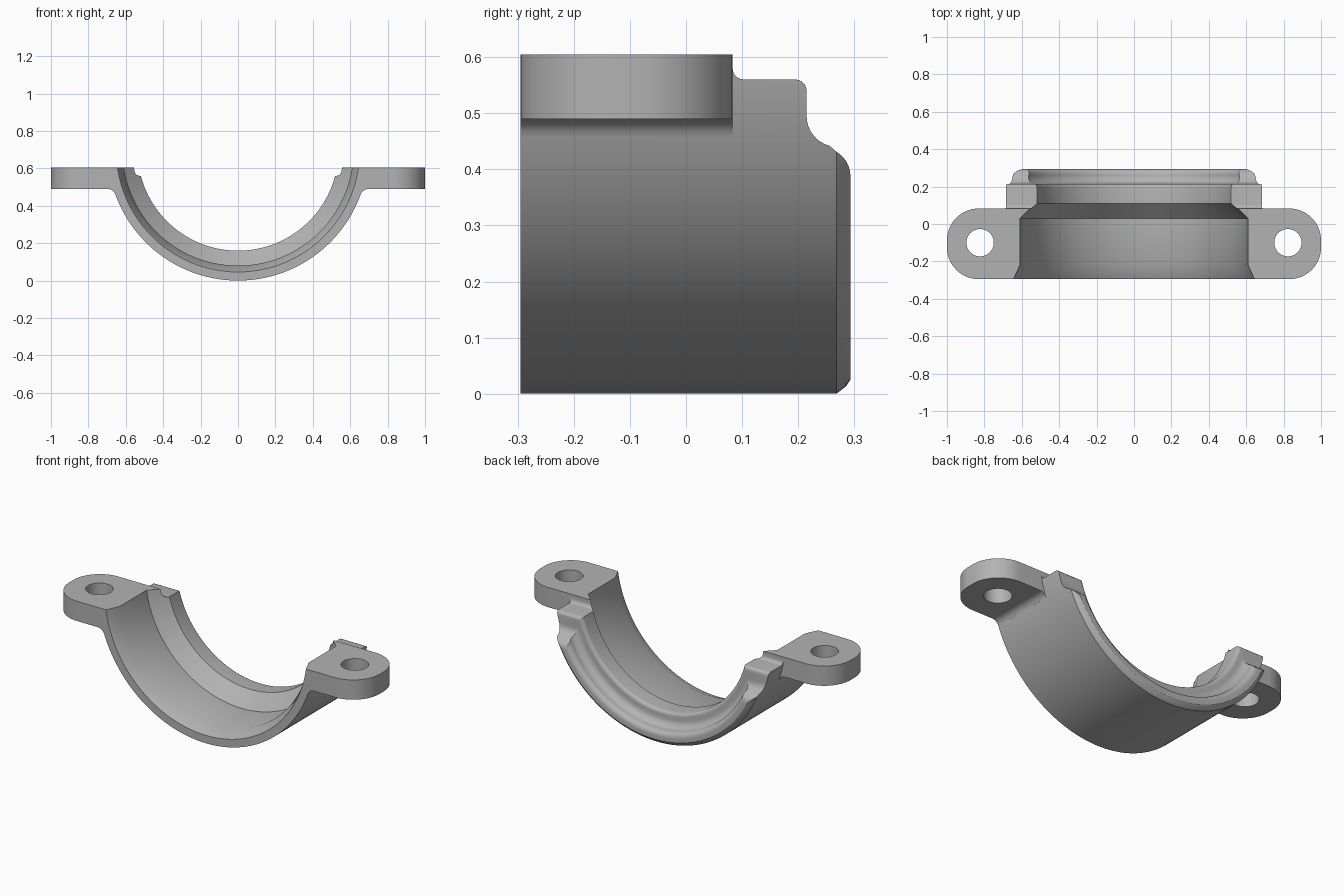
import bpy, bmesh, math
from mathutils import Vector

cube = bpy.data.objects.get("Cube")
if cube:
    bpy.data.objects.remove(cube, do_unlink=True)

AXIS_Z = 0.697       # height of the bore axis
FRONT, LUG_BACK = -0.295, 0.083

grey = bpy.data.materials.new("cast_grey")
grey.use_nodes = True
grey.diffuse_color = (0.45, 0.45, 0.45, 1)
grey.node_tree.nodes["Principled BSDF"].inputs["Base Color"].default_value = (0.45, 0.45, 0.45, 1)


def arc(cx, cy, r, a0, a1, n=8):
    """Points on an arc, angles in degrees."""
    angles = [math.radians(a0 + (a1 - a0) * i / n) for i in range(n + 1)]
    return [(cx + r * math.cos(a), cy + r * math.sin(a)) for a in angles]


def loft(name, rings):
    """Solid skinned through matching closed rings, capped at both ends."""
    bm = bmesh.new()
    rows = [[bm.verts.new(p) for p in ring] for ring in rings]
    n = len(rows[0])
    for a, b in zip(rows, rows[1:]):
        for i in range(n):
            j = (i + 1) % n
            bm.faces.new((a[i], a[j], b[j], b[i]))
    bm.faces.new(rows[0])
    bm.faces.new(rows[-1])
    bmesh.ops.recalc_face_normals(bm, faces=bm.faces)
    mesh = bpy.data.meshes.new(name)
    bm.to_mesh(mesh)
    bm.free()
    mesh.materials.append(grey)
    obj = bpy.data.objects.new(name, mesh)
    bpy.context.collection.objects.link(obj)
    return obj


def combine(target, tool, operation):
    """Apply a boolean and discard the tool."""
    mod = target.modifiers.new(operation, 'BOOLEAN')
    mod.operation, mod.object, mod.solver = operation, tool, 'EXACT'
    bpy.context.view_layer.objects.active = target
    bpy.ops.object.modifier_apply(modifier=mod.name)
    bpy.data.objects.remove(tool, do_unlink=True)


# Half ring: (y, radius) section revolved around the bore axis
section = [(FRONT, 0.697), (FRONT, 0.651), (-0.22, 0.617), (0.03, 0.617), (0.11, 0.537)]
section += arc(0.195, 0.557, 0.02, -90, 0, 5)          # rounded lip
section += arc(0.26, 0.575, 0.045, 180, 90, 8)         # hollow behind the lip
section += arc(0.263, 0.65, 0.03, -90, 0, 6)           # rounded rear rim
section += [(0.293, 0.672), (0.285, 0.684), (0.268, 0.697)]
STEPS = 120
rings = []
for i in range(STEPS + 1):
    a = math.pi * (1 + i / STEPS)
    rings.append([(r * math.cos(a), y, AXIS_Z + r * math.sin(a)) for y, r in section])
clamp = loft("clamp_half", rings)

# Trim the ring ends to the stepped parting line
trim = [(-0.4, 0.605), (LUG_BACK, 0.605)]
trim += arc(LUG_BACK + 0.02, 0.58, 0.02, 180, 270, 5)
trim += arc(0.195, 0.54, 0.02, 90, 0, 5)
trim += arc(0.27, 0.495, 0.055, 180, 255, 8)
trim += arc(0.243, 0.388, 0.05, 60, 0, 6)
trim += [(0.4, 0.385), (0.4, 0.9), (-0.4, 0.9)]
combine(clamp, loft("trim_cutter", [[(x, y, z) for y, z in trim] for x in (-1.2, 1.2)]), 'DIFFERENCE')

# Bolt lugs with rounded ends, blended into the ring underneath
for side in (1, -1):
    plan = [(0.655, FRONT)]
    plan += arc(0.83, FRONT + 0.17, 0.17, -90, 0, 16)
    plan += arc(0.83, LUG_BACK - 0.17, 0.17, 0, 90, 16)
    plan += [(0.655, LUG_BACK)]
    lug = loft("lug", [[(side * x, y, z) for x, y in plan] for z in (0.49, 0.605)])
    hole = arc(0.823, -0.1, 0.073, 0, 352.5, 47)
    combine(lug, loft("hole_cutter", [[(side * x, y, z) for x, y in hole] for z in (0.4, 0.7)]), 'DIFFERENCE')
    blend = [(0.64, 0.5), (0.698, 0.5)] + arc(0.698, 0.445, 0.045, 90, 160, 8) + [(0.63, 0.455)]
    fillet = loft("fillet", [[(side * x, y, z) for x, z in blend] for y in (FRONT, LUG_BACK)])
    combine(clamp, lug, 'UNION')
    combine(clamp, fillet, 'UNION')

bpy.ops.object.select_all(action='DESELECT')
clamp.select_set(True)
bpy.context.view_layer.objects.active = clamp
bpy.ops.object.shade_smooth_by_angle(angle=math.radians(28))
